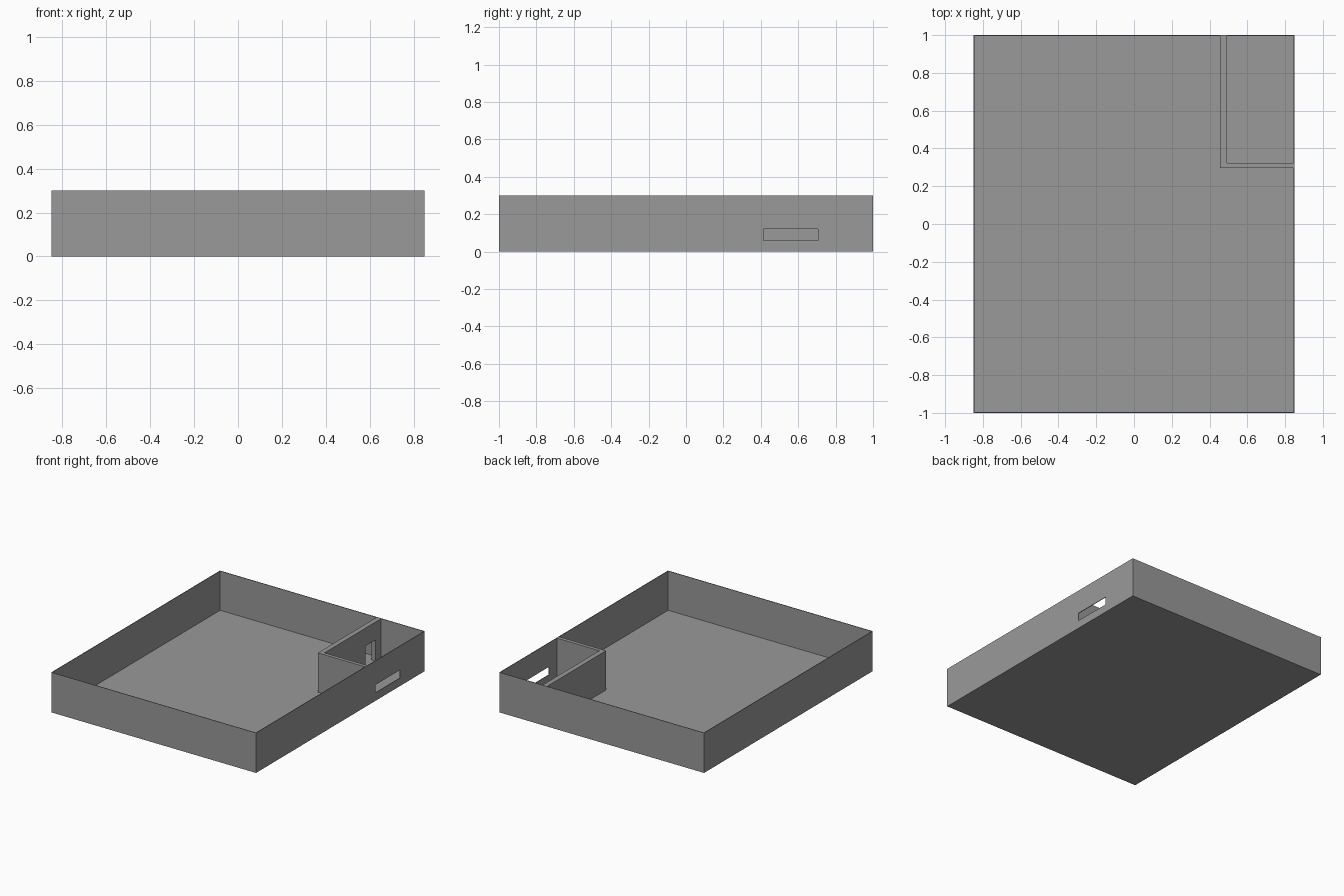
import bpy
import bmesh
from mathutils import Vector

cube = bpy.data.objects.get("Cube")
if cube:
    bpy.data.objects.remove(cube, do_unlink=True)

grey = bpy.data.materials.new("plain grey")
grey.use_nodes = True
colour = (0.32, 0.32, 0.32, 1)
grey.diffuse_color = colour
grey.node_tree.nodes["Principled BSDF"].inputs["Base Color"].default_value = colour

W, D, H = 0.85, 1.0, 0.3      # half width, half depth, height
T = 0.005                     # sheet thickness of floor and outer walls


def box(name, low, high):
    """Axis-aligned box between two opposite corners."""
    low, high = Vector(low), Vector(high)
    bm = bmesh.new()
    bmesh.ops.create_cube(bm, size=1)
    for v in bm.verts:
        v.co = (low + high) / 2 + v.co * (high - low)
    mesh = bpy.data.meshes.new(name)
    bm.to_mesh(mesh)
    bm.free()
    mesh.materials.append(grey)
    obj = bpy.data.objects.new(name, mesh)
    bpy.context.collection.objects.link(obj)
    return obj


def cut(target, low, high):
    """Cut a box-shaped opening through a wall."""
    cutter = box("cutter", low, high)
    cutter.hide_render = True
    mod = target.modifiers.new("opening", "BOOLEAN")
    mod.operation = "DIFFERENCE"
    mod.solver = "EXACT"
    mod.object = cutter
    bpy.context.view_layer.objects.active = target
    bpy.ops.object.modifier_apply(modifier=mod.name)
    bpy.data.objects.remove(cutter, do_unlink=True)


# Floor and outer walls
box("floor", (-W, -D, 0), (W, D, T))
box("front_wall", (-W, -D, T), (W, -D + T, H))
box("back_wall", (-W, D - T, T), (W, D, H))
box("right_wall", (-W, -D + T, T), (-W + T, D - T, H))
left_wall = box("left_wall", (W - T, -D + T, T), (W, D - T, H))

# Long window slot in the outer wall of the small room
cut(left_wall, (W - 0.05, 0.415, 0.06), (W + 0.05, 0.705, 0.12))

# Small corner room: L-shaped partition with a doorway
X0, X1, Y0, Y1 = 0.455, 0.492, 0.297, 0.324
partition = box("partition_wall", (X0, Y0, T), (X1, D - T, H))
box("partition_return", (X1, Y0, T), (W - T, Y1, H))
cut(partition, (X0 - 0.05, 0.81, -0.05), (X1 + 0.05, 0.93, 0.165))
